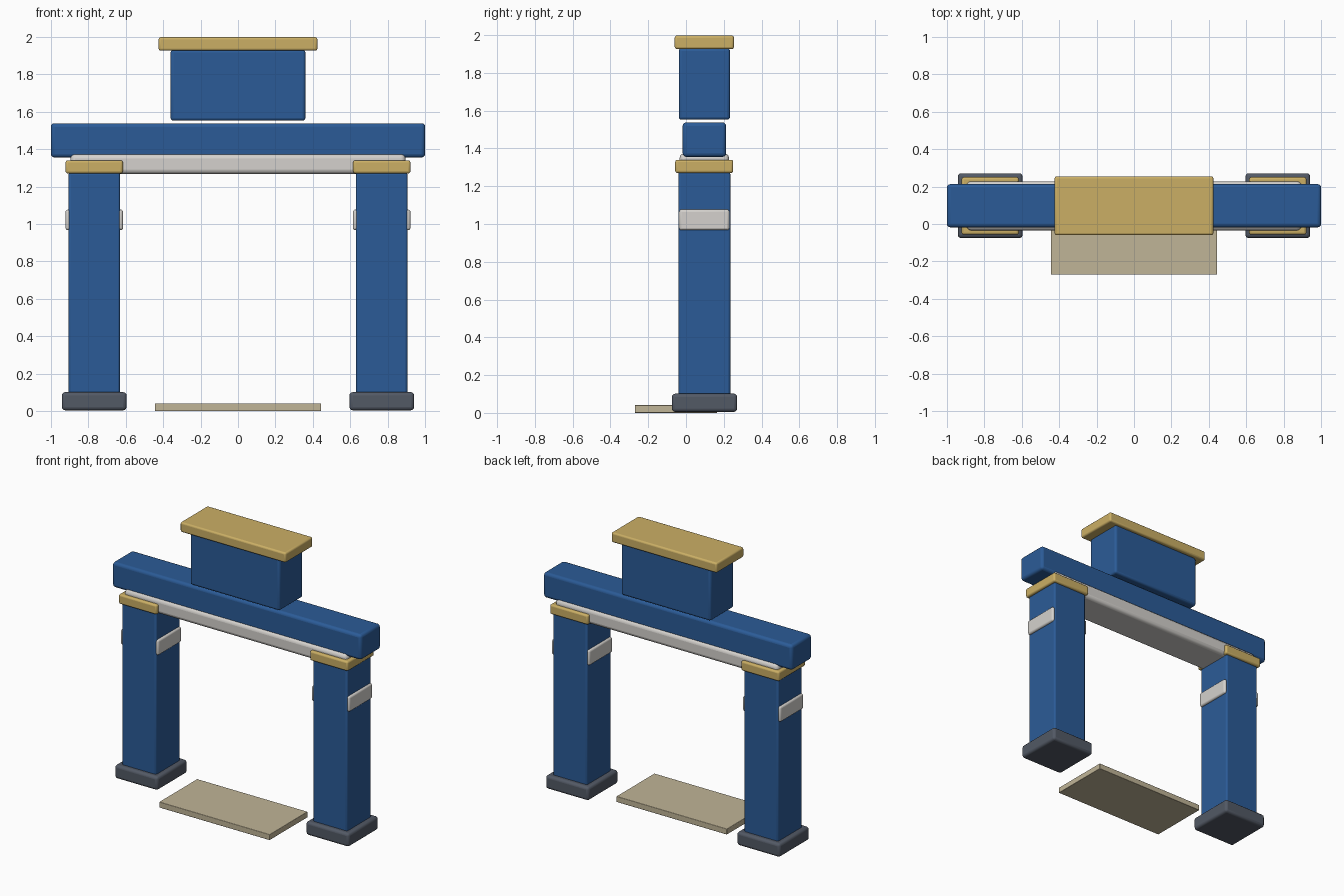
import bpy
import bmesh

if "Cube" in bpy.data.objects:
    bpy.data.objects.remove(bpy.data.objects["Cube"])


def material(name, rgb):
    m = bpy.data.materials.new(name)
    m.diffuse_color = (*rgb, 1)
    m.use_nodes = True
    m.node_tree.nodes["Principled BSDF"].inputs["Base Color"].default_value = m.diffuse_color
    return m


BLUE = material("blue_paint", (0.024, 0.105, 0.31))
GOLD = material("gold_trim", (0.60, 0.43, 0.13))
SLATE = material("slate", (0.085, 0.10, 0.13))
PALE = material("pale_trim", (0.66, 0.64, 0.61))
SAND = material("sand", (0.53, 0.46, 0.31))


def block(name, x, y, z, mat, bevel=0.018):
    """Rounded box spanning the given (low, high) ranges."""
    bm = bmesh.new()
    bmesh.ops.create_cube(bm, size=1)
    for v in bm.verts:
        v.co = [r[0] if c < 0 else r[1] for c, r in zip(v.co, (x, y, z))]
    centre = [(r[0] + r[1]) / 2 for r in (x, y, z)]
    for v in bm.verts:
        v.co = [a - b for a, b in zip(v.co, centre)]
    mesh = bpy.data.meshes.new(name)
    bm.to_mesh(mesh)
    bm.free()
    mesh.materials.append(mat)
    ob = bpy.data.objects.new(name, mesh)
    ob.location = centre
    bpy.context.collection.objects.link(ob)
    mod = ob.modifiers.new("rounded_edges", 'BEVEL')
    mod.width = bevel
    mod.segments = 3
    bpy.ops.object.select_all(action='DESELECT')
    ob.select_set(True)
    bpy.context.view_layer.objects.active = ob
    bpy.ops.object.shade_smooth_by_angle()
    return ob


# Two gate posts, each with foot, cap and side bands
for side, s in (("left", -1), ("right", 1)):
    def span(a, b):
        return tuple(sorted((s * a, s * b)))
    block(side + "_foot", span(0.595, 0.941), (-0.075, 0.271), (0.005, 0.102), SLATE)
    block(side + "_post", span(0.63, 0.905), (-0.04, 0.235), (0.09, 1.275), BLUE, 0.012)
    block(side + "_cap", span(0.615, 0.921), (-0.057, 0.25), (1.27, 1.34), GOLD, 0.012)
    block(side + "_inner_band", span(0.614, 0.641), (-0.036, 0.23), (0.967, 1.077), PALE, 0.0125)
    block(side + "_outer_band", span(0.894, 0.921), (-0.036, 0.23), (0.967, 1.077), PALE, 0.0125)

# Lintel and main beam
block("lintel", (-0.895, 0.895), (-0.034, 0.228), (1.267, 1.374), PALE, 0.025)
block("main_beam", (-1, 1), (-0.018, 0.213), (1.355, 1.538), BLUE, 0.02)

# Upper box with its lid
block("upper_box", (-0.36, 0.36), (-0.038, 0.233), (1.552, 1.93), BLUE, 0.015)
block("upper_lid", (-0.424, 0.424), (-0.06, 0.254), (1.926, 1.998), GOLD, 0.012)

# Threshold slab
block("threshold", (-0.444, 0.444), (-0.271, 0.165), (0.0, 0.042), SAND, 0.004)
